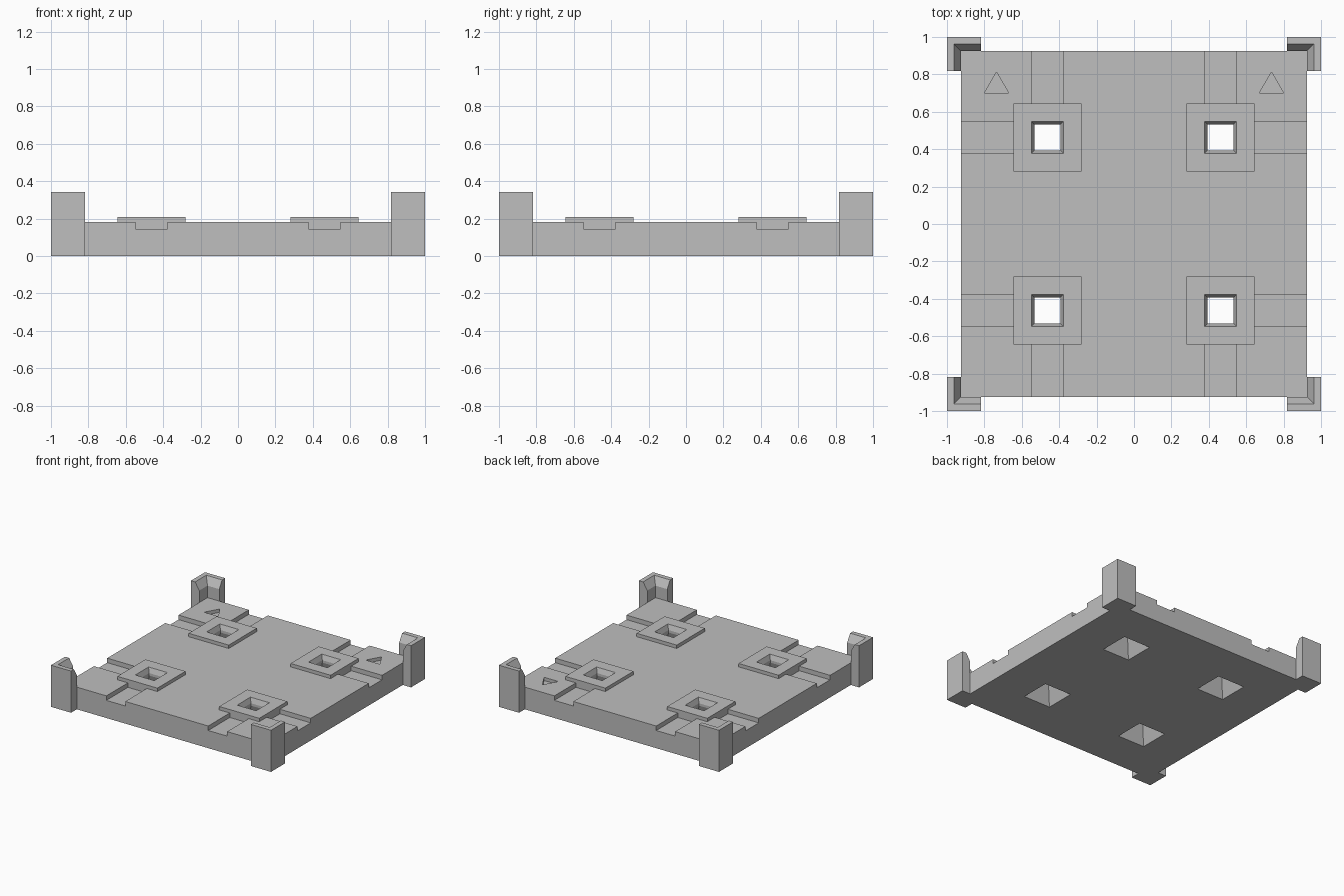
import bpy
import bmesh

cube = bpy.data.objects.get("Cube")
if cube:
    bpy.data.objects.remove(cube, do_unlink=True)

grey = bpy.data.materials.new("plain grey")
grey.use_nodes = True
colour = (0.52, 0.52, 0.52, 1)
grey.diffuse_color = colour
grey.node_tree.nodes["Principled BSDF"].inputs["Base Color"].default_value = colour

DECK, TOP, PAD_TOP = 0.925, 0.182, 0.21
GRID = 0.463        # distance of each socket from the centre lines
PAD = 0.182         # half width of a raised pad
SLOT = 0.086        # half width of a groove
CORNERS = [(sx, sy) for sx in (-1, 1) for sy in (-1, 1)]


def loft(name, rings):
    """Solid skinned through matching outlines, each given as (points, z)."""
    bm = bmesh.new()
    loops = [[bm.verts.new((x, y, z)) for x, y in pts] for pts, z in rings]
    n = len(loops[0])
    for low, high in zip(loops, loops[1:]):
        for i in range(n):
            j = (i + 1) % n
            bm.faces.new((low[i], low[j], high[j], high[i]))
    bm.faces.new(loops[0][::-1])
    bm.faces.new(loops[-1])
    bmesh.ops.recalc_face_normals(bm, faces=bm.faces)
    mesh = bpy.data.meshes.new(name)
    bm.to_mesh(mesh)
    bm.free()
    mesh.materials.append(grey)
    obj = bpy.data.objects.new(name, mesh)
    bpy.context.collection.objects.link(obj)
    return obj


def rect(cx, cy, hx, hy):
    return [(cx - hx, cy - hy), (cx + hx, cy - hy), (cx + hx, cy + hy), (cx - hx, cy + hy)]


def block(name, cx, cy, hx, hy, z0, z1):
    outline = rect(cx, cy, hx, hy)
    return loft(name, [(outline, z0), (outline, z1)])


def combine(target, tool, operation):
    """Apply a boolean and discard the tool."""
    tool.hide_render = True
    mod = target.modifiers.new("shape", "BOOLEAN")
    mod.operation, mod.solver, mod.object = operation, "EXACT", tool
    bpy.context.view_layer.objects.active = target
    bpy.ops.object.modifier_apply(modifier=mod.name)
    bpy.data.objects.remove(tool, do_unlink=True)


# Deck slab
deck = block("deck", 0, 0, DECK, DECK, 0, TOP)

# Grooves running from each pad to the nearest edges
inner = GRID + PAD
mid, half = (inner + 1) / 2, (1 - inner) / 2
for sx, sy in CORNERS:
    for cx, cy, hx, hy in ((GRID, mid, SLOT, half), (mid, GRID, half, SLOT)):
        groove = block("groove_cutter", sx * cx, sy * cy, hx, hy, 0.145, 0.3)
        combine(deck, groove, "DIFFERENCE")

# Raised pads with sockets that narrow at the waist and flare below
for sx, sy in CORNERS:
    x, y = sx * GRID, sy * GRID
    combine(deck, block("pad", x, y, PAD, PAD, 0.16, PAD_TOP), "UNION")
    sections = ((0.127, -0.01), (0.07, 0.15), (0.07, 0.17), (0.09, 0.22))
    socket = loft("socket_cutter", [(rect(x, y, h, h), z) for h, z in sections])
    combine(deck, socket, "DIFFERENCE")

# Sunken triangular marks by the back corners
for side in (-1, 1):
    cx = side * 0.735
    mark = [(cx - 0.065, 0.7), (cx + 0.065, 0.7), (cx, 0.813)]
    combine(deck, loft("mark_cutter", [(mark, 0.155), (mark, 0.3)]), "DIFFERENCE")


# L-shaped corner posts with a chamfered inner top edge
def ell(sx, sy, wall):
    end = 0.818
    pts = [(1, 1), (end, 1), (end, wall), (wall, wall), (wall, end), (1, end)]
    return [(sx * x, sy * y) for x, y in pts]


for sx, sy in CORNERS:
    name = f"{'front' if sy < 0 else 'back'}_{'left' if sx > 0 else 'right'}_post"
    loft(name, [(ell(sx, sy, DECK), 0), (ell(sx, sy, DECK), 0.28), (ell(sx, sy, 0.962), 0.342)])
